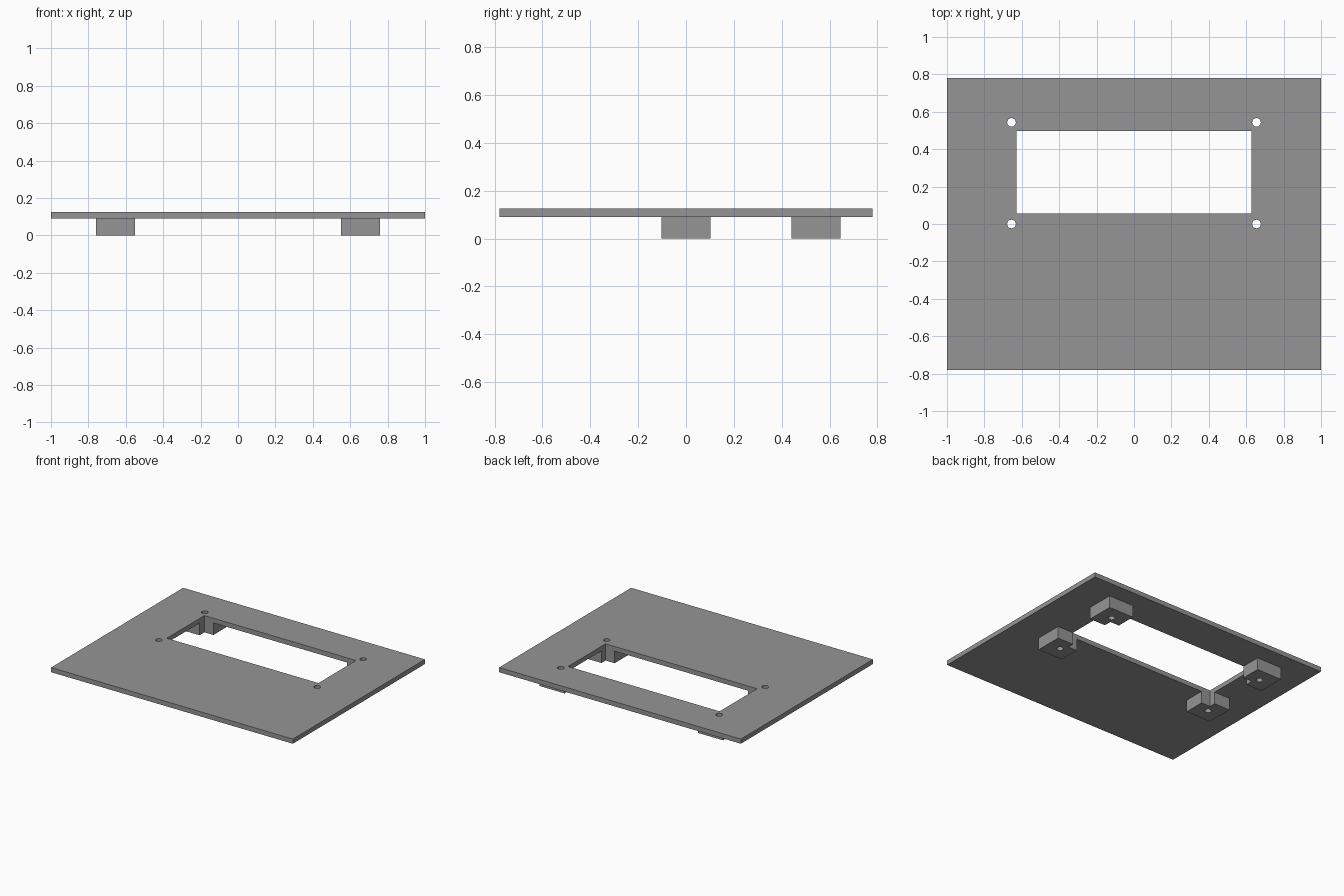
import bpy

if "Cube" in bpy.data.objects:
    bpy.data.objects.remove(bpy.data.objects["Cube"])

# single grey material
grey = bpy.data.materials.new("grey")
grey.diffuse_color = (0.3, 0.3, 0.3, 1)
grey.use_nodes = True
grey.node_tree.nodes["Principled BSDF"].inputs["Base Color"].default_value = grey.diffuse_color


def box(name, x0, x1, y0, y1, z0, z1):
    bpy.ops.mesh.primitive_cube_add(
        size=1, location=((x0 + x1) / 2, (y0 + y1) / 2, (z0 + z1) / 2))
    ob = bpy.context.object
    ob.name = name
    ob.scale = (x1 - x0, y1 - y0, z1 - z0)
    bpy.ops.object.transform_apply(location=True, rotation=False, scale=True)
    ob.data.materials.append(grey)
    return ob


def combine(target, tool, operation):
    mod = target.modifiers.new(operation.lower(), 'BOOLEAN')
    mod.operation = operation
    mod.solver = 'EXACT'
    mod.object = tool
    bpy.context.view_layer.objects.active = target
    bpy.ops.object.modifier_apply(modifier=mod.name)
    bpy.data.objects.remove(tool, do_unlink=True)


# thin cover plate
plate = box("mounting_plate", -1, 1, -0.78, 0.78, 0.09, 0.125)

# square standoff blocks under the window corners
HALF = 0.103
corners = [(x, y) for x in (-0.655, 0.655) for y in (0.0, 0.543)]
for x, y in corners:
    foot = box("standoff", x - HALF, x + HALF, y - HALF, y + HALF, 0, 0.1)
    combine(plate, foot, 'UNION')

# rectangular window, also notching the standoffs
window = box("window_cutter", -0.627, 0.627, 0.055, 0.498, -0.1, 0.3)
combine(plate, window, 'DIFFERENCE')

# screw holes through plate and standoffs
for x, y in corners:
    bpy.ops.mesh.primitive_cylinder_add(
        vertices=32, radius=0.023, depth=0.6, location=(x, y, 0.06))
    hole = bpy.context.object
    hole.data.materials.append(grey)
    combine(plate, hole, 'DIFFERENCE')

# smooth hole walls, crisp edges elsewhere
bpy.ops.object.select_all(action='DESELECT')
plate.select_set(True)
bpy.context.view_layer.objects.active = plate
bpy.ops.object.shade_smooth_by_angle()
